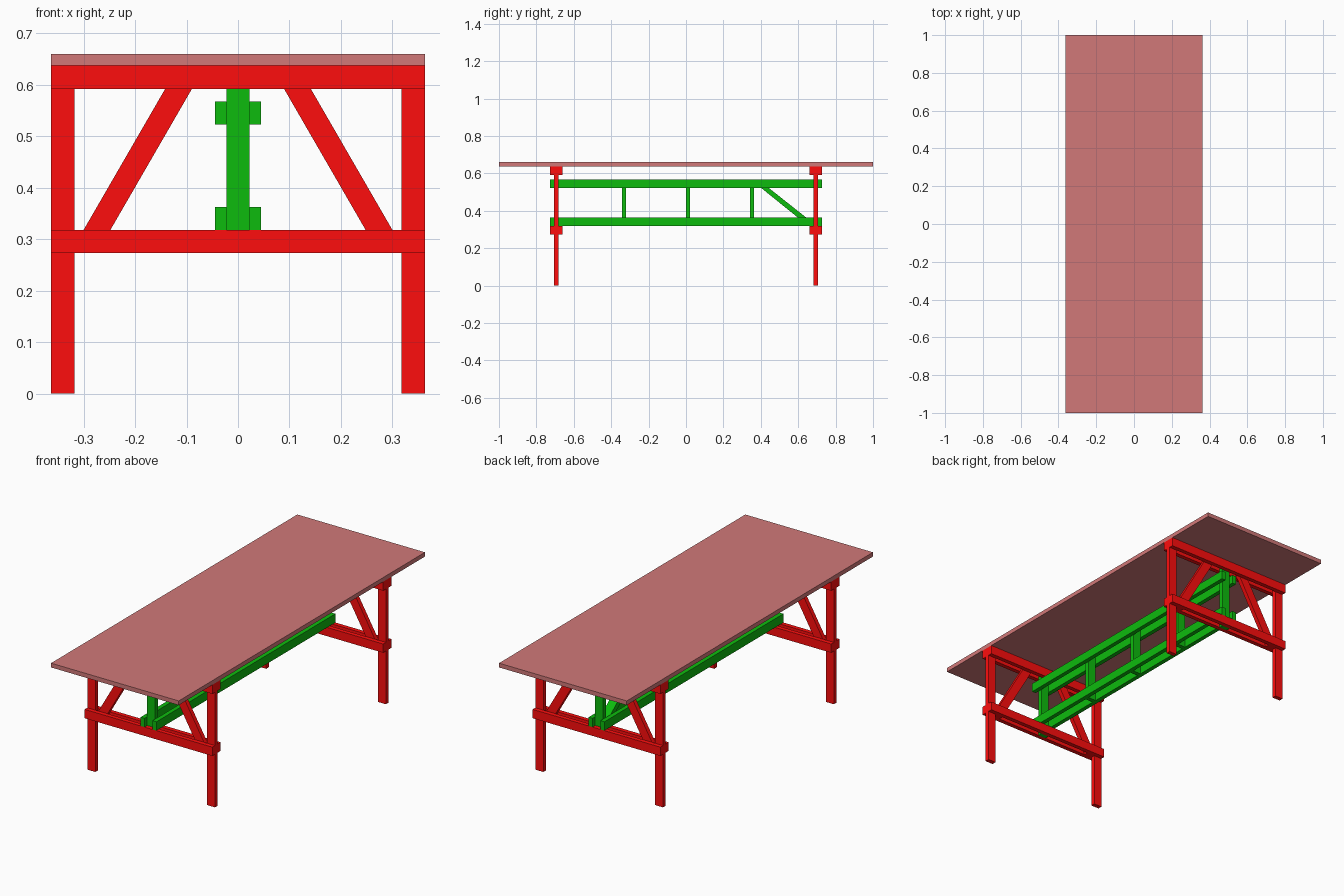
import bpy, bmesh

if "Cube" in bpy.data.objects:
    bpy.data.objects.remove(bpy.data.objects["Cube"])

T = 0.0222          # board thickness
W = 0.045           # board width
YL = 0.694          # leg plane
X = 0.363           # half width
ZT = 0.638          # underside of the top
Z1, Z2 = 0.273, 0.318   # lower rail


def material(name, rgb):
    m = bpy.data.materials.new(name)
    m.diffuse_color = (*rgb, 1)
    m.use_nodes = True
    m.node_tree.nodes["Principled BSDF"].inputs["Base Color"].default_value = m.diffuse_color
    return m


RED = material("red_wood", (1.0, 0.004, 0.004))
GREEN = material("green_wood", (0.004, 0.5, 0.004))
TOP = material("top_wood", (0.64, 0.19, 0.19))


def prism(name, profile, axis, lo, hi, mat):
    """Extrude a (horizontal, z) profile along x or y from lo to hi."""
    bm = bmesh.new()
    rings = []
    for d in (lo, hi):
        rings.append([bm.verts.new((d, u, z) if axis == "x" else (u, d, z))
                      for u, z in profile])
    a, b = rings
    n = len(profile)
    bm.faces.new(a)
    bm.faces.new(b[::-1])
    for i in range(n):
        j = (i + 1) % n
        bm.faces.new((a[i], b[i], b[j], a[j]))
    bmesh.ops.recalc_face_normals(bm, faces=bm.faces)
    me = bpy.data.meshes.new(name)
    bm.to_mesh(me)
    bm.free()
    me.materials.append(mat)
    ob = bpy.data.objects.new(name, me)
    bpy.context.collection.objects.link(ob)
    return ob


def box(name, x0, x1, y0, y1, z0, z1, mat):
    return prism(name, [(x0, z0), (x1, z0), (x1, z1), (x0, z1)], "y", y0, y1, mat)


# table top
box("table_top", -X, X, -1, 1, ZT, 0.66, TOP)

# two trestles: legs, doubled rails, slanted braces, centre post
for end, s in (("front", -1), ("back", 1)):
    y0, y1 = s * YL - T / 2, s * YL + T / 2
    for side, k in (("left", -1), ("right", 1)):
        xs = sorted((k * X, k * (X - W)))
        box(f"{end}_{side}_leg", *xs, y0, y1, 0, ZT, RED)
        brace = [(k * 0.274, Z1), (k * (X - W), Z1), (k * (X - W), 0.287),
                 (k * 0.115, ZT), (k * 0.063, ZT)]
        prism(f"{end}_{side}_brace", brace, "y", y0, y1, RED)
    for layer, c in (("outer", YL + T), ("inner", YL - T)):
        for level, z0, z1 in (("lower", Z1, Z2), ("upper", 0.592, ZT)):
            box(f"{end}_{level}_{layer}_rail", -X, X,
                s * c - T / 2, s * c + T / 2, z0, z1, RED)
    box(f"{end}_centre_post", -W / 2, W / 2, y0, y1, Z1, ZT, GREEN)

# doubled long beams resting on the lower rails
for side, k in (("left", -1), ("right", 1)):
    xs = sorted((k * W / 2, k * (W / 2 + T)))
    for level, z0 in (("lower", Z2), ("upper", 0.568 - W)):
        box(f"{level}_{side}_beam", *xs, -0.727, 0.727, z0, z0 + W, GREEN)

# uprights between the beams
for i in (-1, 0, 1):
    y = i * 0.343 - 0.0005
    box(f"beam_upright_{i + 2}", -W / 2, W / 2, y, y + T, Z2, 0.568, GREEN)

# single diagonal strut at the back end
strut = [(0.655, Z2), (0.683, Z2), (0.683, 0.332),
         (0.385, 0.568), (0.365, 0.568), (0.365, 0.552)]
prism("beam_diagonal", strut, "x", -W / 2, W / 2, GREEN)
